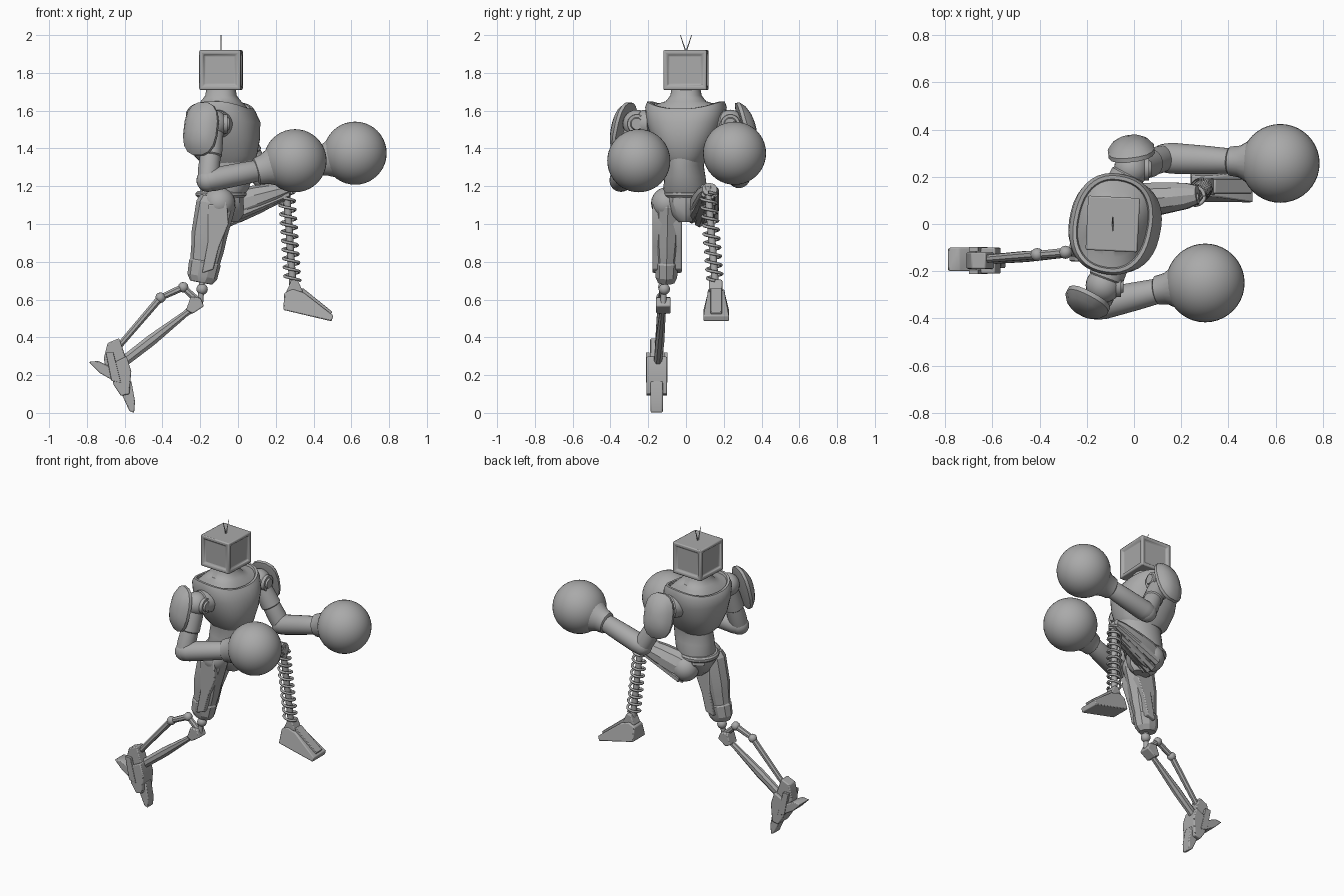
import bpy, bmesh, math
from math import sin, cos, pi
from mathutils import Vector, Matrix

if "Cube" in bpy.data.objects:
    bpy.data.objects.remove(bpy.data.objects["Cube"])

grey = bpy.data.materials.new("plain_grey")
grey.use_nodes = True
grey.diffuse_color = (0.4, 0.4, 0.4, 1)
grey.node_tree.nodes["Principled BSDF"].inputs["Base Color"].default_value = (0.4, 0.4, 0.4, 1)


def finish(name, bm, bevel=0, angle=35):
    """Turn a bmesh into a named, shaded object."""
    bmesh.ops.recalc_face_normals(bm, faces=bm.faces)
    mesh = bpy.data.meshes.new(name)
    bm.to_mesh(mesh)
    bm.free()
    ob = bpy.data.objects.new(name, mesh)
    bpy.context.collection.objects.link(ob)
    mesh.materials.append(grey)
    if bevel:
        mod = ob.modifiers.new("soft_edges", "BEVEL")
        mod.width = bevel
        mod.segments = 2
    bpy.ops.object.select_all(action="DESELECT")
    ob.select_set(True)
    bpy.context.view_layer.objects.active = ob
    bpy.ops.object.shade_smooth_by_angle(angle=math.radians(angle))
    return ob


def loft(name, start, end, sections, n=24, ref=(0, 1, 0), power=1.0, angle=35):
    """Rings along start-end: (t, radius on ref axis, other radius, shift, edge lift)."""
    a, b = Vector(start), Vector(end)
    d = (b - a).normalized()
    u = Vector(ref)
    u = (u - d * u.dot(d)).normalized()
    v = u.cross(d)
    bm = bmesh.new()
    rings = []
    for s in sections:
        t, ru, rv, shift, lift = (tuple(s) + (0, 0))[:5]
        ring = []
        for i in range(n):
            ang = 2 * pi * (i + 0.5) / n
            c, k = cos(ang), sin(ang)
            cu = math.copysign(abs(c) ** power, c)
            cv = math.copysign(abs(k) ** power, k)
            p = a.lerp(b, t) + u * ru * cu + v * (rv * cv + shift) + d * lift * c * c
            ring.append(bm.verts.new(p))
        rings.append(ring)
    for r, q in zip(rings, rings[1:]):
        for i in range(n):
            j = (i + 1) % n
            bm.faces.new((r[i], r[j], q[j], q[i]))
    bm.faces.new(rings[0])
    bm.faces.new(rings[-1])
    return finish(name, bm, angle=angle)


def rod(name, start, end, r0, r1=None, n=12):
    r1 = r1 or r0
    return loft(name, start, end, [(0, r0, r0), (1, r1, r1)], n)


def ball(name, centre, r, seg=24):
    bm = bmesh.new()
    bmesh.ops.create_uvsphere(bm, u_segments=seg, v_segments=seg // 2, radius=r,
                              matrix=Matrix.Translation(centre))
    return finish(name, bm)


def plate(name, outline, y, half, bevel=0.006):
    """Side-view outline (x, z) extruded across y."""
    bm = bmesh.new()
    f = bm.faces.new([bm.verts.new((x, y - half, z)) for x, z in outline])
    ext = bmesh.ops.extrude_face_region(bm, geom=[f])["geom"]
    bmesh.ops.translate(bm, verts=[g for g in ext if isinstance(g, bmesh.types.BMVert)],
                        vec=(0, half * 2, 0))
    return finish(name, bm, bevel)


# Head: box with recessed screen and side panels
bm = bmesh.new()
place = Matrix.Translation((-0.09, 0, 1.815)) @ Matrix.Rotation(-0.05, 4, "Z")
bmesh.ops.create_cube(bm, size=1, matrix=place @ Matrix.Diagonal((0.22, 0.23, 0.21, 1)))
bm.normal_update()
for f in [f for f in bm.faces if abs(f.normal.z) < 0.5]:
    bmesh.ops.inset_individual(bm, faces=[f], thickness=0.03, depth=0)
    bmesh.ops.inset_individual(bm, faces=[f], thickness=0.008, depth=-0.012)
finish("head", bm, 0.012)
for side, sign in (("left", 1), ("right", -1)):
    rod(side + "_antenna", (-0.09, 0, 1.91), (-0.09, 0.03 * sign, 2.0), 0.004, 0.002, 6)

# Torso: twisted chest with collar, abdomen and pelvis
twist = (0.2, 1, 0)
base, top = (-0.09, 0, 0), (-0.09, 0, 1)
loft("chest", base, top, [
    (1.32, 0.10, 0.13, 0.03), (1.36, 0.13, 0.165, 0.025), (1.45, 0.175, 0.19, 0.015),
    (1.54, 0.205, 0.195, 0.01), (1.59, 0.215, 0.18, 0, 0.03), (1.61, 0.205, 0.165, 0, 0.04),
    (1.61, 0.19, 0.15, 0, 0.04), (1.595, 0.185, 0.145, 0, 0.04), (1.63, 0.14, 0.125, 0, 0.01),
    (1.65, 0.105, 0.105), (1.68, 0.082, 0.082), (1.73, 0.072, 0.075)],
    n=40, ref=twist, power=0.85)
loft("abdomen", base, top, [
    (1.13, 0.11, 0.11), (1.19, 0.115, 0.13, 0.02), (1.25, 0.108, 0.137, 0.03),
    (1.31, 0.10, 0.14, 0.04), (1.36, 0.11, 0.14, 0.04)], n=32, ref=twist)
loft("belt", base, top, [(1.14, 0.115, 0.125), (1.15, 0.125, 0.135),
                         (1.165, 0.125, 0.135), (1.175, 0.115, 0.125)], n=24)
loft("pelvis", base, top, [(1.01, 0.04, 0.06, 0.03), (1.05, 0.08, 0.10, 0.02),
                           (1.12, 0.12, 0.12), (1.15, 0.115, 0.12)], n=10)

# Arms: joints, domed pad, limbs and round glove
arms = {
    "right": dict(shoulder=(-0.13, -0.26, 1.53), elbow=(-0.16, -0.345, 1.23),
                  wrist=(0.14, -0.275, 1.29), glove=(0.302, -0.25, 1.335),
                  pad=(-0.19, -0.315, 1.50), out=(-0.45, -0.85, 0.22), inner=(-0.1, -0.18, 1.53)),
    "left": dict(shoulder=(-0.01, 0.235, 1.53), elbow=(0.13, 0.28, 1.25),
                 wrist=(0.45, 0.265, 1.335), glove=(0.62, 0.257, 1.375),
                 pad=(-0.01, 0.295, 1.50), out=(-0.12, 0.95, 0.25), inner=(-0.05, 0.16, 1.53)),
}
for side, p in arms.items():
    sh, el, wr, gl = (Vector(p[k]) for k in ("shoulder", "elbow", "wrist", "glove"))
    ball(side + "_shoulder_ball", sh, 0.075)
    loft(side + "_shoulder_socket", p["inner"], sh,
         [(0, 0.075, 0.075), (0.6, 0.075, 0.075), (0.8, 0.06, 0.06), (1, 0.06, 0.06)])
    loft(side + "_shoulder_disc", sh - Vector((0.02, 0, 0)), sh + Vector((0.085, 0, 0)),
         [(0, 0.055, 0.055), (0.9, 0.05, 0.05), (0.9, 0.035, 0.035), (1, 0.03, 0.03)])
    loft(side + "_upper_arm", sh, el, [(0, 0.055, 0.055), (0.3, 0.06, 0.06), (0.55, 0.062, 0.062),
                                       (0.57, 0.055, 0.055), (0.8, 0.058, 0.058), (1, 0.055, 0.055)])
    ball(side + "_elbow", el, 0.06)
    loft(side + "_forearm", el, wr, [(-0.12, 0.045, 0.04), (0, 0.062, 0.058), (0.1, 0.066, 0.062),
                                     (0.55, 0.06, 0.06), (0.95, 0.052, 0.056), (1, 0.045, 0.05)])
    loft(side + "_glove_cuff", wr, gl, [(-0.3, 0.05, 0.055), (-0.25, 0.062, 0.072),
                                        (0, 0.068, 0.08), (0.3, 0.1, 0.105), (0.6, 0.13, 0.13)])
    ball(side + "_glove", gl, 0.167, 40)
    out = Vector(p["out"]).normalized()
    pad = Vector(p["pad"])
    loft(side + "_shoulder_pad", pad, pad + out * 0.075,
         [(0, 0.125, 0.085), (0.05, 0.145, 0.1), (0.3, 0.145, 0.1),
          (0.65, 0.115, 0.08), (0.9, 0.07, 0.05), (1, 0.025, 0.02)],
         n=16, ref=(0, 0, 1), power=0.8)

# Right leg: armoured thigh, knee joint and linkage shin
ball("right_hip", (-0.1, -0.1, 1.11), 0.085)
loft("right_thigh", (-0.11, -0.095, 1.14), (-0.195, -0.105, 0.69), [
    (0, 0.06, 0.09), (0.08, 0.078, 0.105), (0.45, 0.076, 0.095, 0.005), (0.6, 0.068, 0.088),
    (0.75, 0.06, 0.08), (0.77, 0.066, 0.085), (0.93, 0.06, 0.08), (1, 0.045, 0.06)],
    n=10, angle=20)
plate("right_thigh_plate", [(-0.16, 1.1), (-0.06, 1.12), (-0.05, 1.0), (-0.1, 0.88),
                            (-0.13, 0.76), (-0.19, 0.74), (-0.16, 0.9)], -0.1, 0.078)
rod("right_knee_pin", (-0.19, -0.115, 0.71), (-0.2, -0.12, 0.58), 0.016)
ball("right_knee_ball", (-0.19, -0.115, 0.655), 0.03)
plate("right_knee_block", [(-0.25, 0.615), (-0.2, 0.61), (-0.18, 0.565),
                           (-0.24, 0.525), (-0.275, 0.545)], -0.12, 0.038)
loft("right_shin", (-0.22, -0.12, 0.57), (-0.62, -0.15, 0.26),
     [(0, 0.02, 0.025), (0.15, 0.018, 0.018), (0.6, 0.025, 0.032), (1, 0.022, 0.03)], n=8)
links = [(-0.22, -0.12, 0.60), (-0.29, -0.12, 0.665), (-0.41, -0.13, 0.61), (-0.65, -0.15, 0.33)]
for i, (a, b) in enumerate(zip(links, links[1:])):
    rod("right_link_%d" % i, a, b, 0.02, 0.017, 8)
    ball("right_link_joint_%d" % i, b, 0.028, 12)

# Right foot: heel, ankle wedge, sole and split toes
plate("right_heel", [(-0.79, 0.27), (-0.74, 0.275), (-0.65, 0.23), (-0.66, 0.17), (-0.73, 0.21)],
      -0.15, 0.05)
plate("right_ankle", [(-0.71, 0.29), (-0.69, 0.37), (-0.63, 0.395), (-0.61, 0.34),
                      (-0.58, 0.25), (-0.62, 0.18), (-0.70, 0.21)], -0.155, 0.035)
plate("right_instep", [(-0.67, 0.26), (-0.59, 0.30), (-0.565, 0.22), (-0.575, 0.10),
                       (-0.62, 0.09), (-0.66, 0.15)], -0.155, 0.055)
plate("right_toe", [(-0.625, 0.12), (-0.565, 0.17), (-0.545, 0.06), (-0.55, 0.0),
                    (-0.575, 0.01)], -0.155, 0.032)
for sign in (-1, 1):
    plate("right_foot_fin", [(-0.70, 0.32), (-0.66, 0.32), (-0.62, 0.16), (-0.67, 0.17)],
          -0.155 + 0.048 * sign, 0.01, 0.002)

# Left leg: raised thigh with ridges, spring shin
hip, knee = Vector((-0.06, 0.09, 1.08)), Vector((0.27, 0.125, 1.185))
ball("left_hip", hip, 0.085)
loft("left_thigh", hip, knee, [(0, 0.07, 0.085), (0.15, 0.08, 0.09), (0.5, 0.072, 0.075),
                               (0.85, 0.058, 0.05), (1, 0.04, 0.035)], n=10, angle=20)
for i in range(4):
    off = Vector((0, -0.06 + 0.04 * i, -0.055 - 0.02 * (i in (1, 2))))
    rod("left_thigh_ridge_%d" % i, hip + off, knee + off * 0.5, 0.025, 0.015, 6)
rod("left_knee_pin", (0.26, 0.07, 1.19), (0.26, 0.16, 1.19), 0.038, n=16)
top_end, low_end = Vector((0.255, 0.115, 1.2)), Vector((0.29, 0.155, 0.68))
rod("left_shin_rod", top_end, low_end, 0.02)
turns, steps = 10, 16
curve = bpy.data.curves.new("left_spring", "CURVE")
curve.dimensions = "3D"
curve.bevel_depth = 0.008
curve.bevel_resolution = 1
spline = curve.splines.new("POLY")
spline.points.add(turns * steps)
for i, pt in enumerate(spline.points):
    ang = 2 * pi * i / steps
    c = top_end.lerp(low_end, 0.06 + 0.9 * i / (turns * steps))
    pt.co = (c.x + 0.04 * cos(ang), c.y + 0.04 * sin(ang), c.z, 1)
curve.materials.append(grey)
bpy.context.collection.objects.link(bpy.data.objects.new("left_spring", curve))

# Left foot: wedge with narrow ankle and raised toe strip
foot = plate("left_foot", [(0.24, 0.545), (0.245, 0.635), (0.29, 0.655), (0.35, 0.635),
                           (0.505, 0.515), (0.495, 0.485)], 0.16, 0.068)
for v in foot.data.vertices:
    if v.co.z > 0.6:
        v.co.y = 0.16 + (v.co.y - 0.16) * 0.65
plate("left_foot_strip", [(0.33, 0.655), (0.345, 0.66), (0.5, 0.535), (0.49, 0.52), (0.33, 0.62)],
      0.16, 0.03, 0.003)
plate("left_ankle", [(0.255, 0.64), (0.285, 0.705), (0.315, 0.705), (0.345, 0.64)], 0.157, 0.035)
